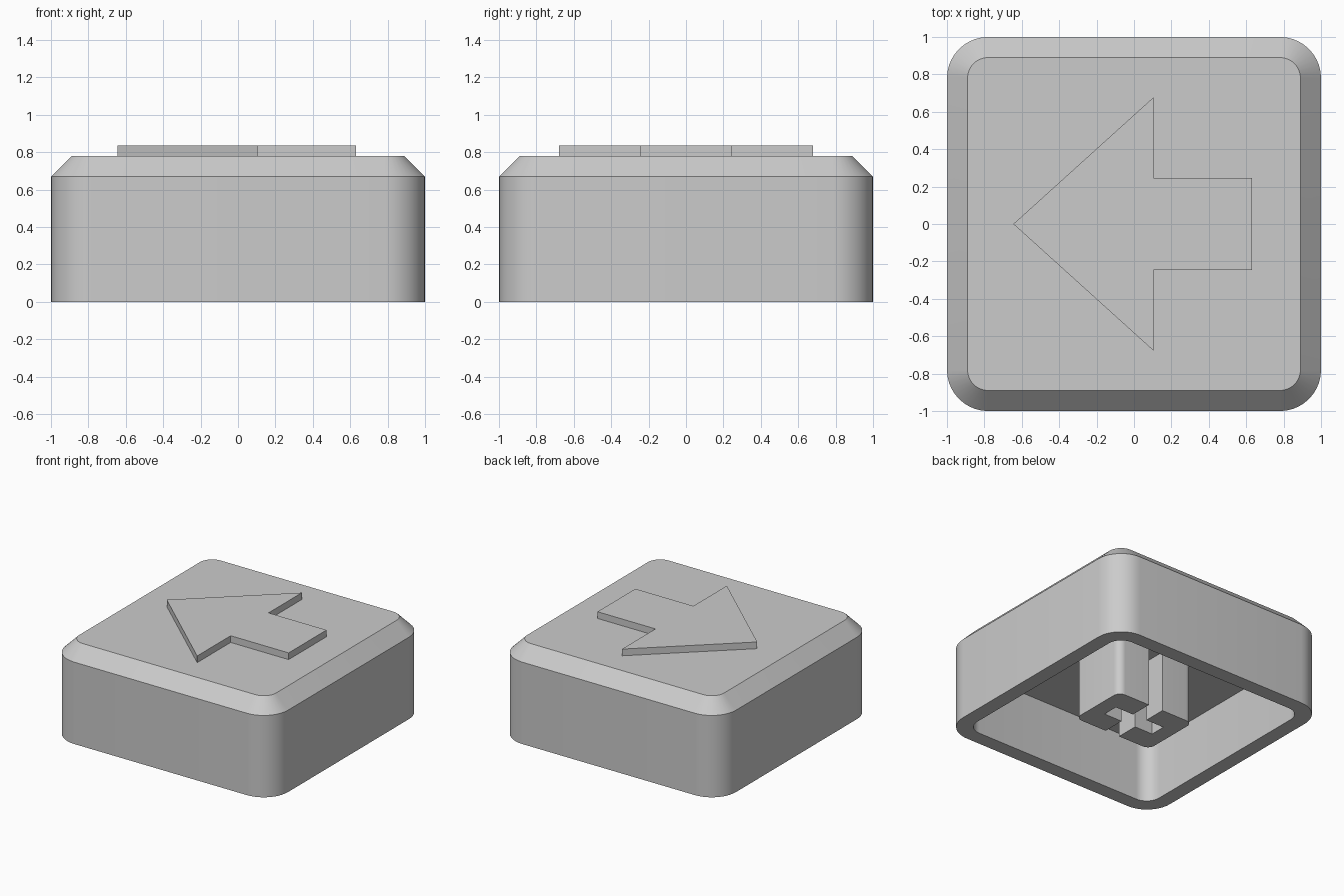
import bpy, bmesh, math

cube = bpy.data.objects.get("Cube")
if cube:
    bpy.data.objects.remove(cube, do_unlink=True)

grey = bpy.data.materials.new("light grey plastic")
grey.use_nodes = True
COLOUR = (0.6, 0.6, 0.6, 1)
grey.diffuse_color = COLOUR
grey.node_tree.nodes["Principled BSDF"].inputs["Base Color"].default_value = COLOUR


def arc(cx, cy, r, start, steps=10):
    """Points of a quarter turn."""
    angles = [math.radians(start + 90 * i / steps) for i in range(steps + 1)]
    return [(cx + r * math.cos(a), cy + r * math.sin(a)) for a in angles]


def rounded_square(half, r):
    c = half - r
    return (arc(c, c, r, 0) + arc(-c, c, r, 90)
            + arc(-c, -c, r, 180) + arc(c, -c, r, 270))


def loft(name, sections):
    """Skin a list of (outline, z) sections and close both ends."""
    bm = bmesh.new()
    rings = [[bm.verts.new((x, y, z)) for x, y in pts] for pts, z in sections]
    for low, high in zip(rings, rings[1:]):
        n = len(low)
        for i in range(n):
            j = (i + 1) % n
            bm.faces.new((low[i], low[j], high[j], high[i]))
    bm.faces.new(rings[0][::-1])
    bm.faces.new(rings[-1])
    bmesh.ops.recalc_face_normals(bm, faces=bm.faces)
    mesh = bpy.data.meshes.new(name)
    bm.to_mesh(mesh)
    bm.free()
    mesh.materials.append(grey)
    obj = bpy.data.objects.new(name, mesh)
    bpy.context.collection.objects.link(obj)
    bpy.ops.object.select_all(action="DESELECT")
    obj.select_set(True)
    bpy.context.view_layer.objects.active = obj
    bpy.ops.object.shade_smooth_by_angle(angle=math.radians(30))
    return obj


# Hollow cap: cavity ceiling, cavity mouth, outer wall, chamfer, top
outer = rounded_square(1, 0.22)
inner = rounded_square(0.88, 0.12)
loft("cap_shell", [
    (inner, 0.5), (inner, 0),
    (outer, 0), (outer, 0.67),
    (rounded_square(0.89, 0.11), 0.78),
])

# Raised arrow on the top
upper = [(0.63, 0.245), (0.105, 0.245), (0.105, 0.678)]
arrow = upper + [(-0.645, 0)] + [(x, -y) for x, y in reversed(upper)]
loft("raised_arrow", [(arrow, 0.77), (arrow, 0.835)])

# Socket stem: two mirrored halves leave a cross-shaped slot
SLOT, ARM, HALF_X, HALF_Y, R = 0.065, 0.23, 0.355, 0.25, 0.06
half = [(SLOT, -HALF_Y)]
half += arc(HALF_X - R, R - HALF_Y, R, 270)
half += arc(HALF_X - R, HALF_Y - R, R, 0)
half += [(SLOT, HALF_Y), (SLOT, SLOT), (ARM, SLOT), (ARM, -SLOT), (SLOT, -SLOT)]
stem = loft("socket_stem", [(half, 0), (half, 0.51)])
mirror = stem.modifiers.new("mirror", "MIRROR")
mirror.use_axis[0] = True
